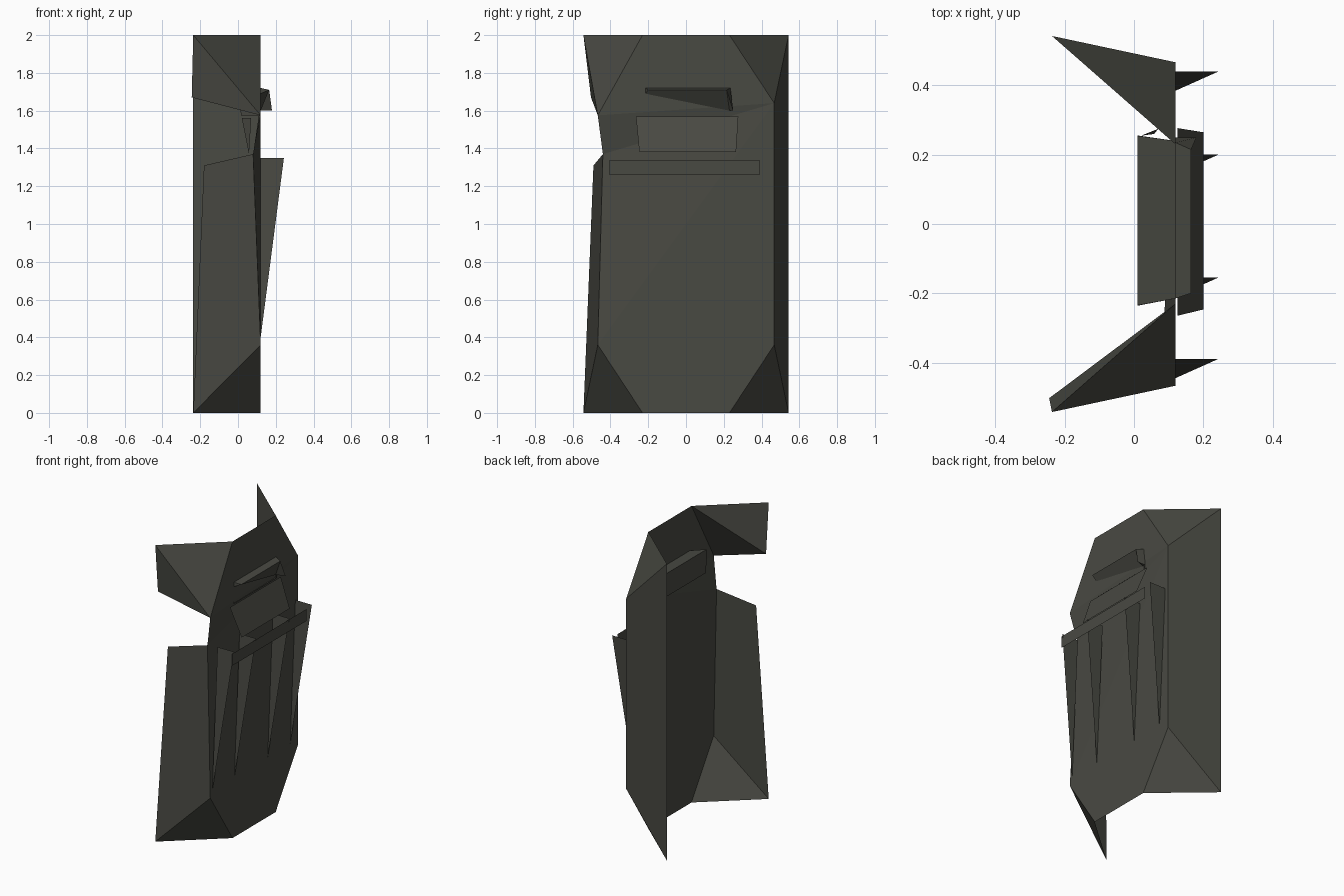
import bpy

mat = bpy.data.materials.new("dark olive grey")
mat.diffuse_color = (0.066, 0.067, 0.055, 1)


def make(name, verts, faces):
    me = bpy.data.meshes.new(name)
    me.from_pydata(verts, [], faces)
    me.materials.append(mat)
    me.update()
    ob = bpy.data.objects.new(name, me)
    bpy.context.collection.objects.link(ob)
    return ob


X, B, W = 0.12, -0.237, 0.543       # plate plane, rear edge and half width

# Main plate with chamfered corners and a dented edge
make("main_plate",
     [(X, -.23, 2), (X, .23, 2), (X, .467, 1.64), (X, -.467, 1.575),
      (.08, -.44, 1.37), (X, -.467, .36),
      (X, -.23, 0), (X, .23, 0), (X, .467, .36)],
     [(0, 3, 2, 1), (3, 4, 2), (4, 5, 2), (5, 6, 7, 8), (5, 8, 2)])

# Intact side flange with its two corner triangles
make("rear_flange",
     [(X, .467, .36), (X, .467, 1.64), (B, W, 2), (B, W, 0), (X, .23, 2), (X, .23, 0)],
     [(0, 3, 2, 1), (1, 2, 4), (0, 5, 3)])

# Torn side flange: lower sheet and folded upper corner
make("front_flange_lower",
     [(X, -.467, .36), (B, -W, 0), (-.18, -.49, 1.31), (.08, -.44, 1.37), (X, -.23, 0)],
     [(0, 3, 2, 1), (0, 1, 4)])
make("front_flange_upper",
     [(X, -.23, 2), (B, -W, 2), (-.245, -.503, 1.67), (X, -.467, 1.575)],
     [(0, 1, 3), (1, 2, 3), (0, 2, 1), (0, 3, 2)])

# Handle wedge: flat top, underside sloping back to the plate, flared end
make("handle",
     [(X, -.215, 1.72), (X, .235, 1.72), (.165, -.20, 1.71), (.165, .215, 1.71),
      (X, -.215, 1.69), (X, .23, 1.6), (.18, .25, 1.6), (X, .25, 1.6)],
     [(0, 2, 3, 1), (2, 4, 5, 3), (0, 4, 2), (3, 5, 6), (1, 3, 6, 7), (5, 7, 6)])

# Block behind the handle
make("handle_block",
     [(X, -.215, 1.705), (X, .24, 1.705), (.01, -.235, 1.735), (.01, .255, 1.735),
      (.015, -.235, 1.575), (.015, .255, 1.575), (X, -.215, 1.575), (X, .24, 1.575)],
     [(0, 1, 3, 2), (2, 3, 5, 4), (4, 5, 7, 6), (0, 2, 4, 6), (1, 7, 5, 3)])

# Tilted window sheet and a bent shard behind its far end
make("window_sheet",
     [(.125, -.265, 1.57), (.2, -.247, 1.38), (.2, .265, 1.38), (.125, .277, 1.57)],
     [(0, 1, 2, 3)])
make("shard", [(.02, .255, 1.56), (.07, .275, 1.56), (.058, .26, 1.37)], [(0, 2, 1)])

# Tapered triangular fins and the strip joining them
for y in (-.39, -.155, .20, .44):
    make("fin", [(X, y, 1.35), (.243, y, 1.35), (X, y - .055, .4)], [(0, 2, 1)])
make("fin_strip",
     [(.239, -.405, 1.34), (.239, -.405, 1.26), (.239, .39, 1.26), (.239, .39, 1.34)],
     [(0, 1, 2, 3)])
